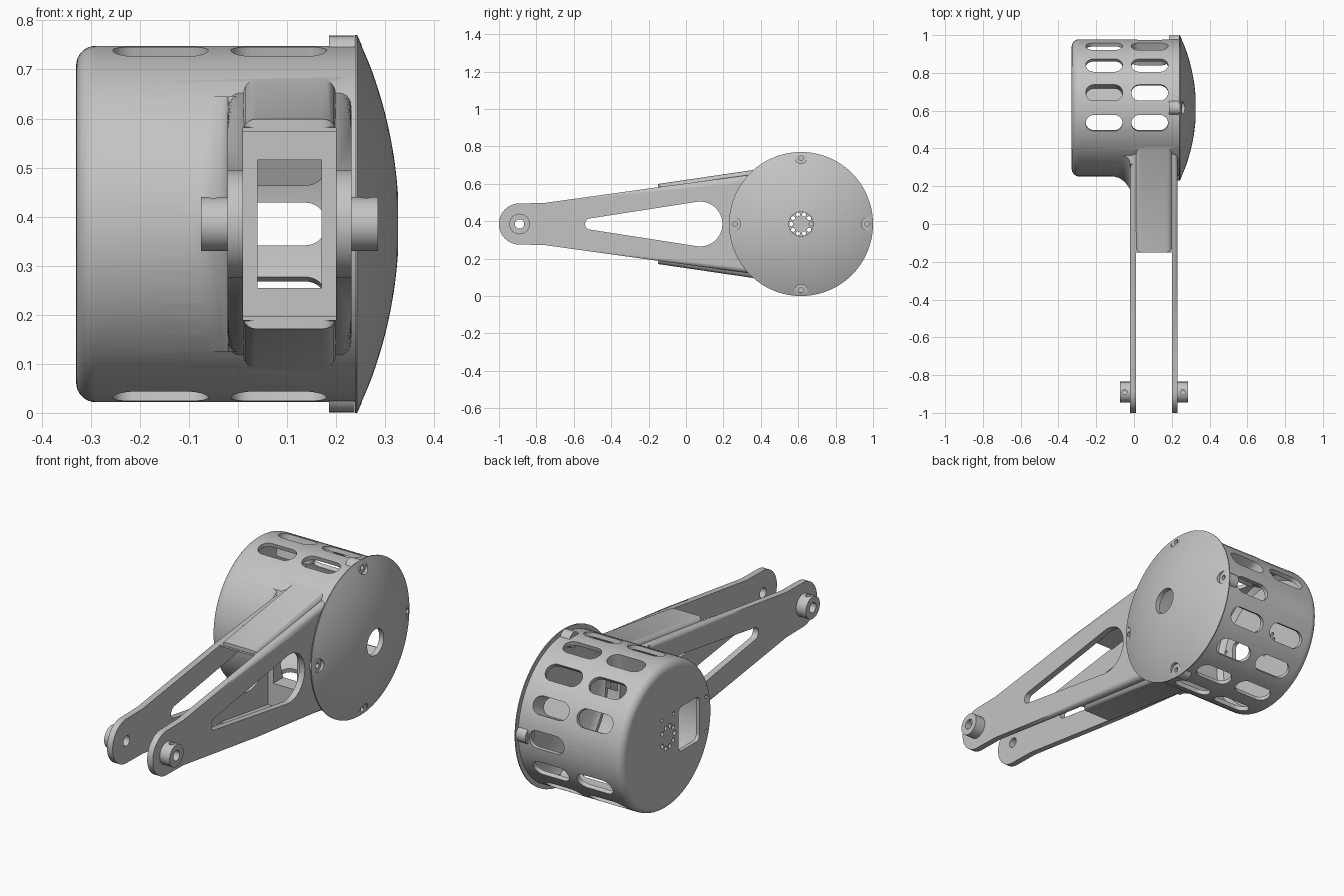
import bpy, bmesh
from math import sin, cos, asin, pi, radians, sqrt
from mathutils import Matrix, Vector

CY, CZ = 0.615, 0.385          # drum axis, running along x
TIP = -0.89                    # pivot position along y
R = 0.363                      # drum radius
RIM = 0.385                    # dome radius

cube = bpy.data.objects.get("Cube")
if cube:
    bpy.data.objects.remove(cube, do_unlink=True)

grey = bpy.data.materials.new("plain_grey")
grey.use_nodes = True
grey.diffuse_color = (0.55, 0.55, 0.55, 1)
grey.node_tree.nodes["Principled BSDF"].inputs["Base Color"].default_value = grey.diffuse_color


def arc(y, z, r, start, end, n=16):
    return [(y + r * cos(start + (end - start) * i / n),
             z + r * sin(start + (end - start) * i / n)) for i in range(n + 1)]


def circle(y, z, r, n=24):
    return arc(y, z, r, 0, 2 * pi, n)[:-1]


def capsule(y1, r1, y2, r2):
    """Outline wrapped around two circles."""
    a = pi / 2 + asin((r2 - r1) / (y2 - y1))
    pts = arc(y2, 0, r2, -a, a, 20)
    left = arc(y1, 0, r1, a, 2 * pi - a, 12)
    return pts + (left[1:-1] if abs(r2 - r1) < 0 else left)


def rounded_box(y1, y2, half, r):
    return (arc(y2 - r, half - r, r, 0, pi / 2, 5) + arc(y1 + r, half - r, r, pi / 2, pi, 5)
            + arc(y1 + r, r - half, r, pi, 1.5 * pi, 5)
            + arc(y2 - r, r - half, r, 1.5 * pi, 2 * pi, 5))


def mirrored(upper):
    return upper + [(y, -z) for y, z in reversed(upper)]


def prism(bm, pts, lo, hi, matrix=None, bevel=0):
    """Extrude a y-z outline along x."""
    m = matrix or Matrix.Translation((0, 0, CZ))
    ends = [[bm.verts.new(m @ Vector((x, y, z))) for y, z in pts] for x in (lo, hi)]
    caps = [bm.faces.new(e) for e in ends]
    n = len(pts)
    for i in range(n):
        j = (i + 1) % n
        bm.faces.new((ends[0][i], ends[0][j], ends[1][j], ends[1][i]))
    if bevel:
        edges = [e for f in caps for e in f.edges]
        bmesh.ops.bevel(bm, geom=edges, offset=bevel, segments=5, profile=0.5, affect='EDGES')


def finish(name, bm):
    bmesh.ops.remove_doubles(bm, verts=bm.verts, dist=1e-5)
    bmesh.ops.recalc_face_normals(bm, faces=bm.faces)
    mesh = bpy.data.meshes.new(name)
    bm.to_mesh(mesh)
    bm.free()
    mesh.materials.append(grey)
    obj = bpy.data.objects.new(name, mesh)
    bpy.context.collection.objects.link(obj)
    return obj


def solid(name, *prisms):
    bm = bmesh.new()
    for p in prisms:
        prism(bm, *p)
    return finish(name, bm)


def lathe(name, profile, closed, steps=96):
    """Spin (radius, x) points around the drum axis."""
    bm = bmesh.new()
    vs = [bm.verts.new((x, CY, CZ + r)) for r, x in profile]
    pairs = list(zip(vs, vs[1:])) + ([(vs[-1], vs[0])] if closed else [])
    es = [bm.edges.new(p) for p in pairs]
    bmesh.ops.spin(bm, geom=vs + es, cent=(0, CY, CZ), axis=(1, 0, 0),
                   angle=2 * pi, steps=steps, use_merge=True)
    return finish(name, bm)


def boolean(target, other, op, keep=False):
    mod = target.modifiers.new(op, 'BOOLEAN')
    mod.operation, mod.object, mod.solver = op, other, 'EXACT'
    bpy.context.view_layer.objects.active = target
    bpy.ops.object.modifier_apply(modifier=mod.name)
    if not keep:
        bpy.data.objects.remove(other, do_unlink=True)


def radial(angle, origin):
    """Frame whose x points outward from the axis and whose y runs along it."""
    s, c = sin(angle), cos(angle)
    m = Matrix(((0, 1, 0), (s, 0, c), (c, 0, -s))).to_4x4()
    return Matrix.Translation(origin) @ m


# Drum with a rounded closed end
housing = lathe("drum_and_arms", [(0, -0.33)]
                + [(r, x) for x, r in arc(-0.29, R - 0.04, 0.04, pi, pi / 2, 8)]
                + [(R, 0.238), (0, 0.238)], False)

# Tapered fork arms with rounded outer edges
arm_top = arc(TIP, 0, 0.11, pi, pi / 2, 14)[1:] + [(-0.76, 0.112), (-0.17, 0.194), (0.45, 0.278)]
bm = bmesh.new()
prism(bm, mirrored(arm_top), -0.021, 0.231, bevel=0.028)
boolean(housing, finish("arms", bm), 'UNION')

# Bridge joining the arms
bm = bmesh.new()
prism(bm, mirrored([(-0.15, 0.214), (0.45, 0.302)]), 0.01, 0.2, bevel=0.028)
boolean(housing, finish("bridge", bm), 'UNION')

# Concave blend between the arm and the drum
bm = bmesh.new()
rows = []
for i in range(17):
    z = -0.26 + 0.52 * i / 16
    yd = CY - sqrt(R * R - z * z)
    r = 0.1 - 0.22 * abs(z)
    pts = arc(-0.02 - r, yd - r, r, 0, pi / 2, 8)
    pts += [(-0.02 - r, yd + 0.012), (0.005, yd + 0.012), (0.005, yd - r)]
    rows.append([bm.verts.new((x, y, CZ + z)) for x, y in pts])
for a, b in zip(rows, rows[1:]):
    for k in range(len(a)):
        j = (k + 1) % len(a)
        bm.faces.new((a[k], a[j], b[j], b[k]))
bm.faces.new(rows[0])
bm.faces.new(rows[-1])
boolean(housing, finish("blend", bm), 'UNION')

# Pivot bosses on the arm tips
pivot = circle(TIP, 0, 0.055, 40)
boolean(housing, solid("pivots", (pivot, -0.075, -0.005), (pivot, 0.215, 0.285)), 'UNION')

# Hollow drum, arm channel and the passage between them
boolean(housing, lathe("hollow", [(0, -0.31), (0.32, -0.31), (0.342, -0.288),
                                  (0.342, 0.3), (0, 0.3)], False), 'DIFFERENCE')
channel = mirrored([(-1.1, 0.5), (-0.152, 0.5), (-0.152, 0.188), (0.22, 0.243)])
boolean(housing, solid("channel", (channel, 0.01, 0.2)), 'DIFFERENCE')
boolean(housing, solid("passage", (rounded_box(0.1, 0.45, 0.13, 0.01), 0.04, 0.17)), 'DIFFERENCE')

# Long openings in both arms
boolean(housing, solid("arm_opening", (capsule(-0.51, 0.03, 0.075, 0.12), -0.2, 0.35)), 'DIFFERENCE')

# Two rows of vent slots around the back of the drum
slots = []
for i in range(9):
    m = radial((i - 0.5) * 2 * pi / 14, (0, CY, CZ))
    for x in (-0.158, 0.083):
        slots.append((capsule(x - 0.054, 0.0435, x + 0.054, 0.0435), 0.27, 0.45, m))
boolean(housing, solid("slots", *slots), 'DIFFERENCE')

# Window and small holes in the closed end
ends = [(rounded_box(0.365, 0.53, 0.11, 0.025), -0.4, -0.28)]
for i in range(10):
    a = 2 * pi * i / 10
    ends.append((circle(CY + 0.053 * cos(a), 0.053 * sin(a), 0.011, 12), -0.4, -0.28))
for y, z in ((0.315, 0.085), (0.315, -0.085), (0.57, 0.1), (0.66, 0.1)):
    ends.append((circle(y, z, 0.009, 12), -0.4, -0.28))
boolean(housing, solid("end_holes", *ends), 'DIFFERENCE')

# Pivot bores and set screw holes
boolean(housing, solid("bore", (circle(TIP, 0, 0.025), -0.2, 0.4)), 'DIFFERENCE')
screws = [(circle(0, 0, 0.013, 16), 0.01, 0.1, radial(0, (x, TIP, CZ))) for x in (-0.05, 0.26)]
boolean(housing, solid("set_screws", *screws), 'DIFFERENCE')

# Screw bosses under the dome rim
spots = [(cos(i * pi / 2), sin(i * pi / 2)) for i in range(4)]
bosses = solid("bosses", *[(circle(CY + 0.345 * c, 0.345 * s, 0.039, 32), 0.185, 0.237)
                           for c, s in spots])
boolean(housing, bosses, 'UNION')

# Shallow dome cover with a centre hole
BIG = 0.914


def dome_x(r):
    return 0.328 - BIG + sqrt(BIG * BIG - r * r)


steps = [0.065 + (RIM - 0.065) * i / 14 for i in range(15)]
inner = [0.065 + (0.315 - 0.065) * i / 10 for i in range(11)]
outline = [(r, dome_x(r)) for r in steps] + [(RIM, 0.238), (0.325, 0.238)]
outline += [(r, dome_x(r) - 0.025) for r in reversed(inner)]
dome = lathe("dome_cover", outline, True)

# Screw recesses and holes
recess = [(circle(CY + 0.357 * c, 0.357 * s, 0.034, 28), 0.253, 0.35) for c, s in spots]
boolean(dome, solid("recesses", *recess), 'DIFFERENCE')
holes = solid("screw_holes", *[(circle(CY + 0.353 * c, 0.353 * s, 0.012, 16), 0.2, 0.3)
                               for c, s in spots])
boolean(dome, holes, 'DIFFERENCE', keep=True)
boolean(housing, holes, 'DIFFERENCE')

for obj in (housing, dome):
    bpy.ops.object.select_all(action='DESELECT')
    obj.select_set(True)
    bpy.context.view_layer.objects.active = obj
    bpy.ops.object.shade_smooth_by_angle(angle=radians(30))
